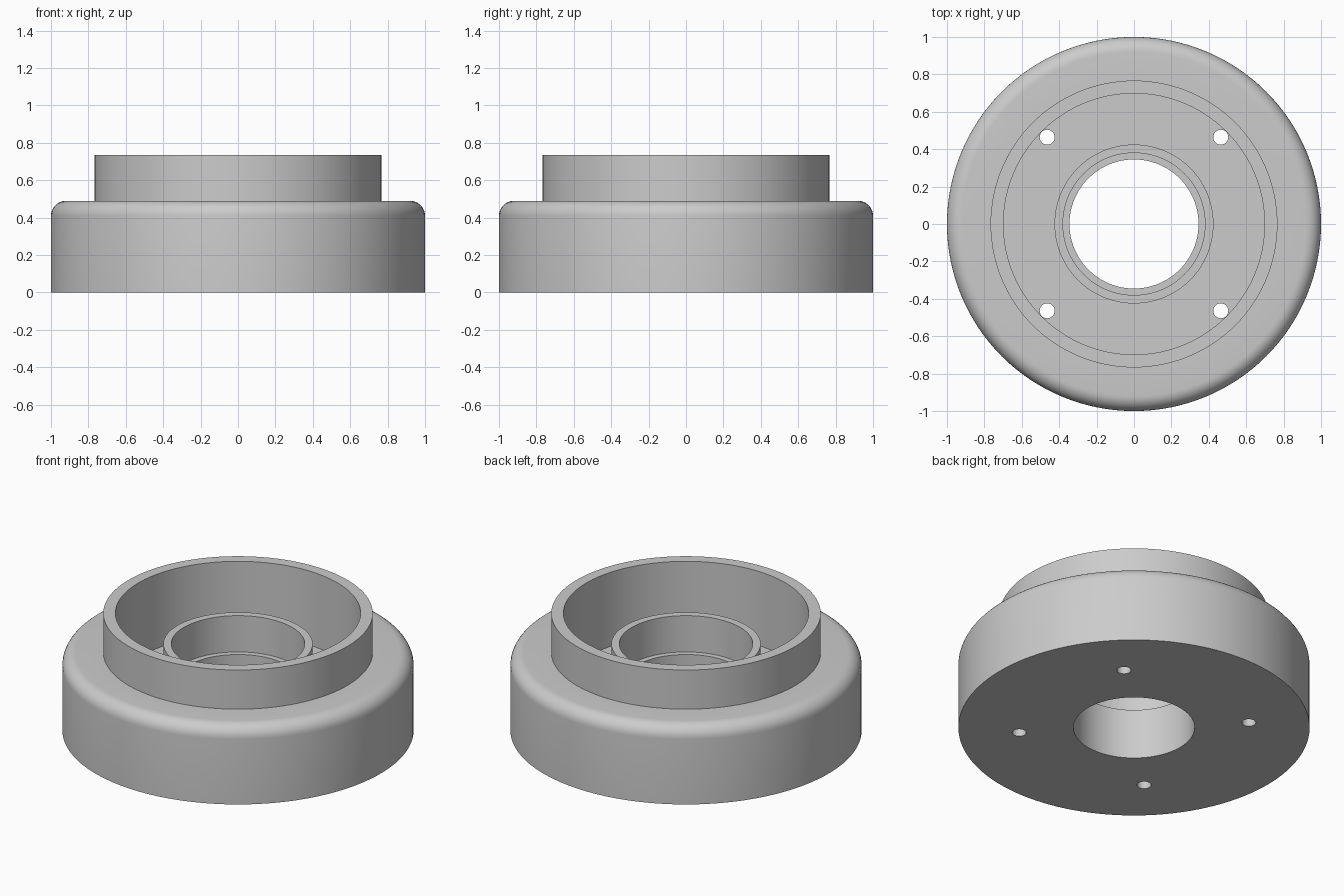
import bpy, bmesh
from math import pi, sin, cos

if "Cube" in bpy.data.objects:
    bpy.data.objects.remove(bpy.data.objects["Cube"])

SEGMENTS = 128


def lathe(name, profile):
    """Revolve a closed (radius, height) profile around the z axis."""
    bm = bmesh.new()
    verts = [bm.verts.new((r, 0, z)) for r, z in profile]
    edges = [bm.edges.new((verts[i - 1], verts[i])) for i in range(len(verts))]
    bmesh.ops.spin(bm, geom=verts + edges, cent=(0, 0, 0), axis=(0, 0, 1),
                   angle=2 * pi, steps=SEGMENTS, use_duplicate=False)
    bmesh.ops.remove_doubles(bm, verts=bm.verts[:], dist=1e-5)
    bmesh.ops.recalc_face_normals(bm, faces=bm.faces[:])
    mesh = bpy.data.meshes.new(name)
    bm.to_mesh(mesh)
    bm.free()
    obj = bpy.data.objects.new(name, mesh)
    bpy.context.collection.objects.link(obj)
    return obj


# Rounded shoulder of the body
FILLET = 0.08
shoulder = [(1 - FILLET + FILLET * cos(a), 0.49 - FILLET + FILLET * sin(a))
            for a in (i * pi / 16 for i in range(9))]

# Flanged hub: body, tall outer collar, recessed floor, inner collar, stepped bore
hub = lathe("flanged_hub", [
    (0.345, 0), (1, 0), *shoulder,
    (0.767, 0.49), (0.767, 0.736), (0.698, 0.736), (0.698, 0.27),
    (0.425, 0.27), (0.425, 0.543), (0.38, 0.543), (0.38, 0.315), (0.345, 0.315),
])

# Four bolt holes through the floor
bm = bmesh.new()
for sx in (-1, 1):
    for sy in (-1, 1):
        ring = bmesh.ops.create_cone(bm, cap_ends=True, segments=32, radius1=0.04,
                                     radius2=0.04, depth=0.6)["verts"]
        bmesh.ops.translate(bm, verts=ring, vec=(sx * 0.464, sy * 0.464, 0.2))
mesh = bpy.data.meshes.new("bolt_hole_cutter")
bm.to_mesh(mesh)
bm.free()
cutter = bpy.data.objects.new("bolt_hole_cutter", mesh)
bpy.context.collection.objects.link(cutter)
cutter.hide_render = True

mod = hub.modifiers.new("bolt_holes", "BOOLEAN")
mod.operation = "DIFFERENCE"
mod.solver = "EXACT"
mod.object = cutter

bpy.context.view_layer.objects.active = hub
hub.select_set(True)
bpy.ops.object.modifier_apply(modifier=mod.name)
bpy.data.objects.remove(cutter, do_unlink=True)
bpy.ops.object.shade_smooth_by_angle(angle=pi / 6)
